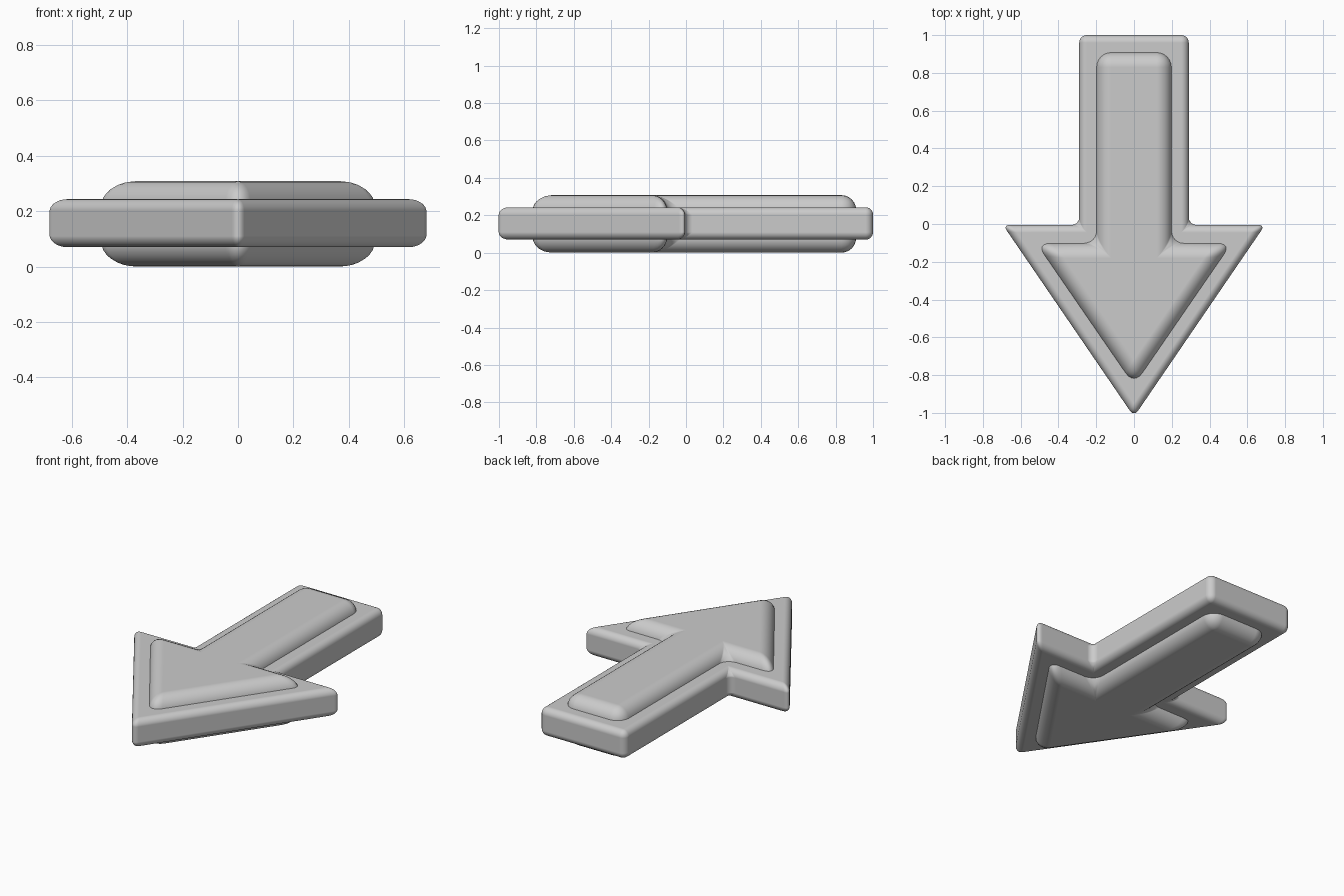
import bpy, bmesh

if "Cube" in bpy.data.objects:
    bpy.data.objects.remove(bpy.data.objects["Cube"])

grey = bpy.data.materials.new("light_grey")
grey.diffuse_color = (0.6, 0.6, 0.6, 1)
grey.use_nodes = True
grey.node_tree.nodes["Principled BSDF"].inputs["Base Color"].default_value = grey.diffuse_color


def arrow(name, shaft, back, head, neck, tip, z0, z1, bevel):
    """Rounded arrow slab pointing to -y, symmetric in x."""
    right = [(shaft, back), (shaft, neck), (head, neck)]
    outline = [(0, tip)] + right[::-1] + [(-x, y) for x, y in right]
    bm = bmesh.new()
    face = bm.faces.new([bm.verts.new((x, y, z0)) for x, y in outline])
    top = bmesh.ops.extrude_face_region(bm, geom=[face])["geom"]
    bmesh.ops.translate(bm, vec=(0, 0, z1 - z0),
                        verts=[v for v in top if isinstance(v, bmesh.types.BMVert)])
    bmesh.ops.recalc_face_normals(bm, faces=bm.faces)
    mesh = bpy.data.meshes.new(name)
    bm.to_mesh(mesh)
    bm.free()
    mesh.materials.append(grey)
    obj = bpy.data.objects.new(name, mesh)
    bpy.context.collection.objects.link(obj)
    # Round every edge, keeping the flat faces flat
    mod = obj.modifiers.new("round_edges", 'BEVEL')
    mod.width = bevel
    mod.segments = 6
    mod.limit_method = 'NONE'
    mod.harden_normals = True
    mesh.shade_smooth()
    return obj


# Wide, thin outer slab
arrow("arrow_base", 0.29, 1.0, 0.694, -0.005, -1.02, 0.07, 0.243, 0.04)
# Narrower, thicker core raised on both sides
arrow("arrow_core", 0.2, 0.91, 0.522, -0.1, -0.857, 0.0, 0.308, 0.08)
